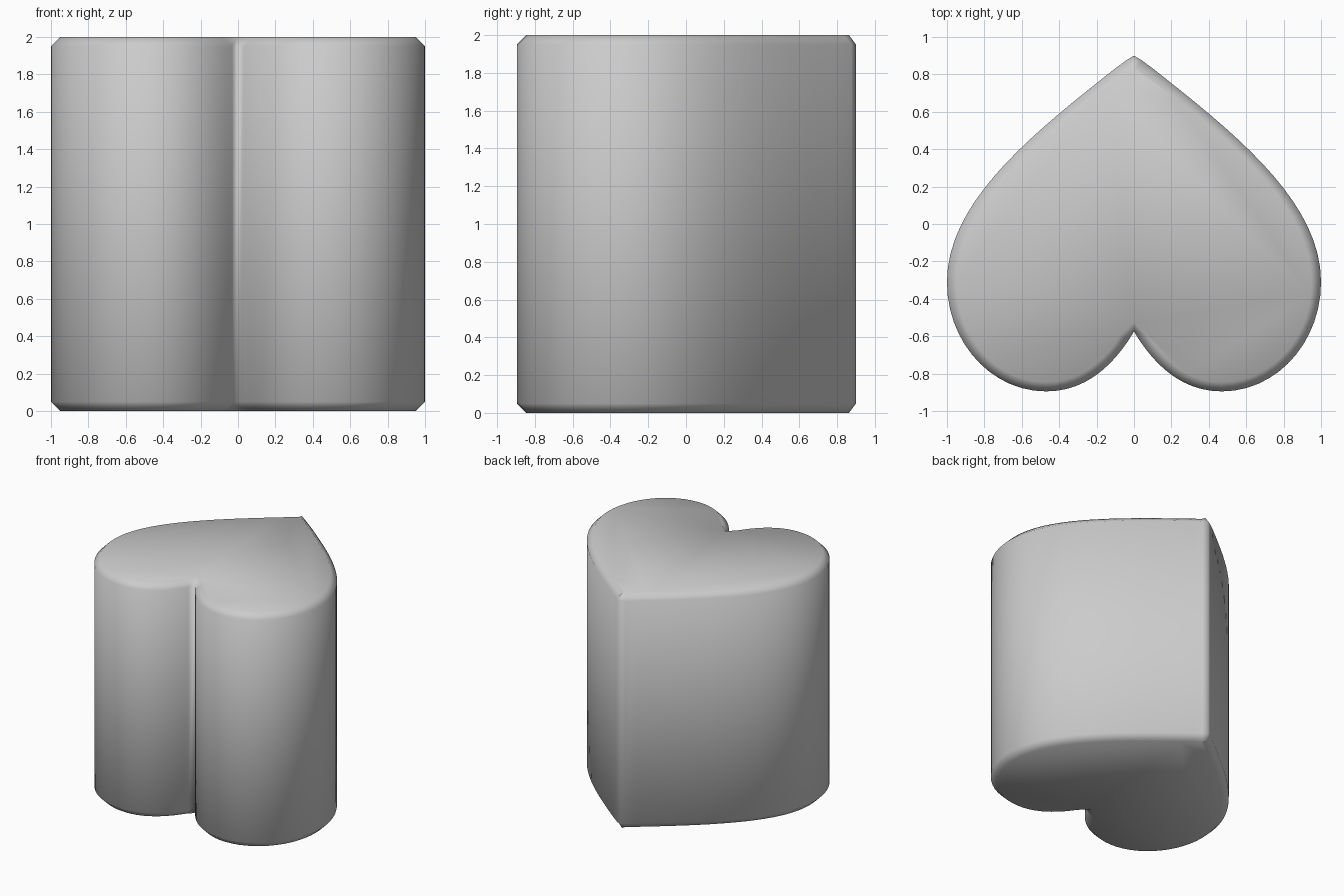
import bpy, bmesh
from mathutils import Vector
from mathutils.geometry import interpolate_bezier

if "Cube" in bpy.data.objects:
    bpy.data.objects.remove(bpy.data.objects["Cube"])

CHAMFER = 0.05

# Right half of the heart outline, from the notch to just before the tip
segments = [
    ((0, -0.575), (0.11, -0.76), (0.26, -0.895), (0.47, -0.895), 12),
    ((0.47, -0.895), (0.763, -0.895), (1, -0.633), (1, -0.31), 14),
    ((1, -0.31), (1, 0.12), (0.54, 0.485), (0.10, 0.832), 18),
]
half = []
for a, b, c, d, n in segments:
    pts = interpolate_bezier(*[Vector((*p, 0)) for p in (a, b, c, d)], n)
    half += pts[:-1]
half += [Vector((0.10, 0.832, 0)), Vector((0.04, 0.876, 0))]
tip = Vector((0, 0.9, 0))
outline = half + [tip] + [Vector((-p.x, p.y, 0)) for p in reversed(half[1:])]


# Smaller outline for the chamfered ends
def inset(pts, dist):
    result = []
    for i, p in enumerate(pts):
        t = (pts[(i + 1) % len(pts)] - p).normalized() + (p - pts[i - 1]).normalized()
        if t.length < 1e-6:
            t = Vector((1, 0, 0))
        inward = Vector((-t.y, t.x, 0)).normalized()
        result.append(p + inward * (0.037 if p is tip else dist))
    return result


# Heart-shaped block: four stacked rings with flat caps
inner = inset(outline, CHAMFER)
levels = [(inner, 0), (outline, CHAMFER), (outline, 2 - CHAMFER), (inner, 2)]
bm = bmesh.new()
rings = [[bm.verts.new((p.x, p.y, z)) for p in pts] for pts, z in levels]
count = len(outline)
for low, high in zip(rings, rings[1:]):
    for i in range(count):
        j = (i + 1) % count
        bm.faces.new((low[i], low[j], high[j], high[i]))
bm.faces.new(list(reversed(rings[0])))
bm.faces.new(rings[-1])
for f in bm.faces:
    f.smooth = True
bmesh.ops.recalc_face_normals(bm, faces=bm.faces)

mesh = bpy.data.meshes.new("heart_block")
bm.to_mesh(mesh)
bm.free()
block = bpy.data.objects.new("heart_block", mesh)
bpy.context.collection.objects.link(block)
